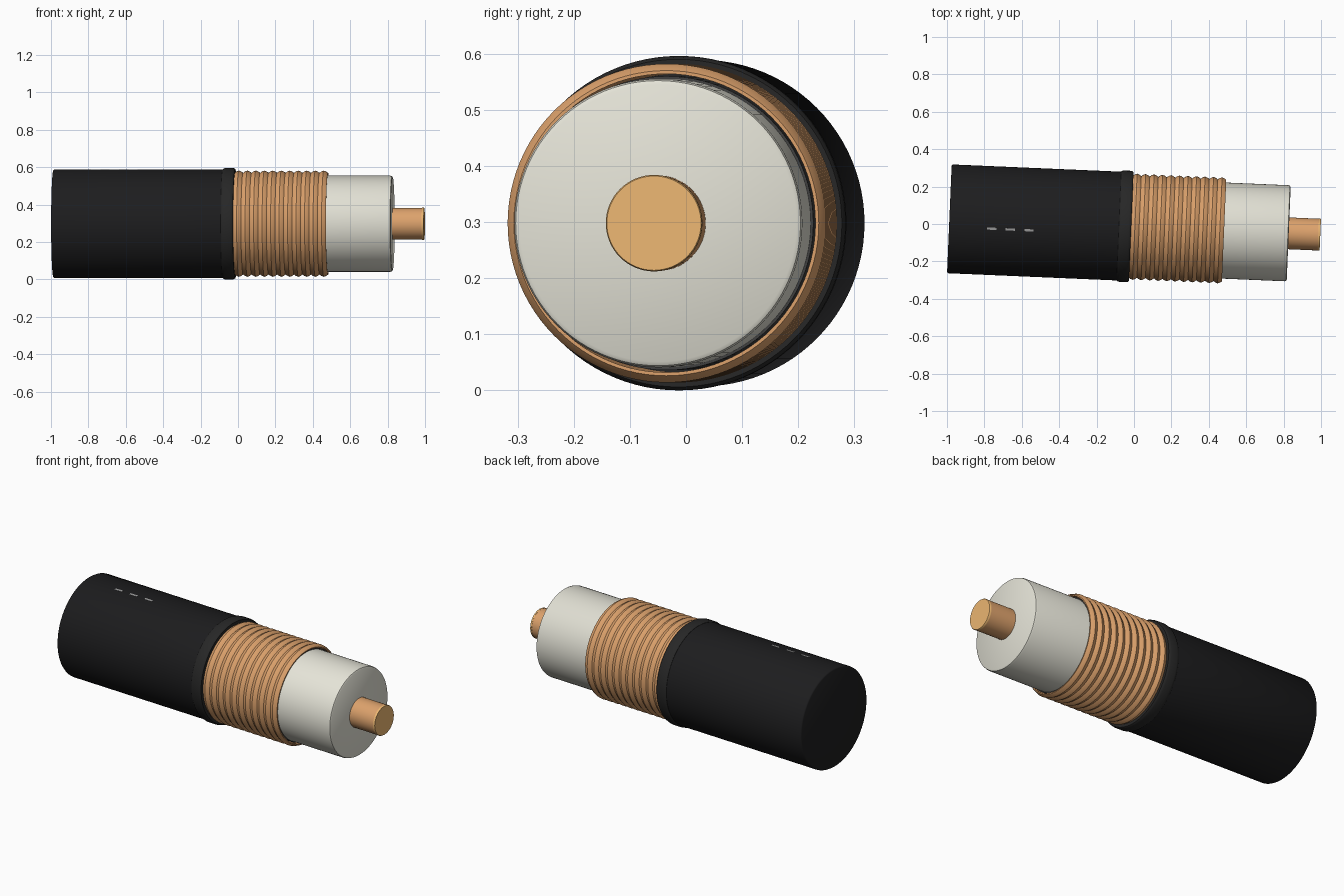
import bpy, bmesh, math
from mathutils import Matrix

if "Cube" in bpy.data.objects:
    bpy.data.objects.remove(bpy.data.objects["Cube"])

TILT = math.radians(-2.45)
PLACE = Matrix.Translation((0, -0.0145, 0.298)) @ Matrix.Rotation(TILT, 4, 'Z')


def material(name, rgb):
    m = bpy.data.materials.new(name)
    m.diffuse_color = (*rgb, 1)
    m.use_nodes = True
    m.node_tree.nodes["Principled BSDF"].inputs["Base Color"].default_value = m.diffuse_color
    return m


def finish(name, bm, mat):
    bmesh.ops.recalc_face_normals(bm, faces=bm.faces)
    me = bpy.data.meshes.new(name)
    bm.to_mesh(me)
    bm.free()
    ob = bpy.data.objects.new(name, me)
    bpy.context.collection.objects.link(ob)
    ob.matrix_world = PLACE
    me.materials.append(mat)
    bpy.ops.object.select_all(action='DESELECT')
    ob.select_set(True)
    bpy.context.view_layer.objects.active = ob
    bpy.ops.object.shade_smooth_by_angle(angle=math.radians(35))
    return ob


def lathe(name, profile, mat, closed=False, sides=96):
    """Spin (position along cable, radius) points around the cable axis."""
    bm = bmesh.new()
    rings = []
    for i in range(sides):
        a = 2 * math.pi * i / sides
        rings.append([bm.verts.new((u, r * math.cos(a), r * math.sin(a))) for u, r in profile])
    n = len(profile)
    for i in range(sides):
        p, q = rings[i], rings[(i + 1) % sides]
        for k in range(n if closed else n - 1):
            j = (k + 1) % n
            bm.faces.new((p[k], p[j], q[j], q[k]))
    if not closed:
        bm.faces.new([r[0] for r in rings])
        bm.faces.new([r[-1] for r in rings])
    return finish(name, bm, mat)


black = material("jacket_black", (0.012, 0.012, 0.013))
dark = material("collar_dark", (0.02, 0.02, 0.02))
foil = material("foil_dark", (0.05, 0.05, 0.05))
copper = material("copper", (0.72, 0.36, 0.15))
gold = material("bright_copper", (0.85, 0.48, 0.17))
cream = material("insulation_cream", (0.78, 0.77, 0.68))
grey = material("mark_grey", (0.35, 0.35, 0.35))

# Outer jacket and its rounded cut collar
lathe("outer_jacket", [(-0.988, 0.284), (-0.986, 0.288), (-0.981, 0.291), (-0.02, 0.291)], black)
lathe("jacket_collar", [(-0.08, 0.28), (-0.08, 0.292), (-0.075, 0.296), (-0.066, 0.298),
                        (-0.029, 0.298), (-0.02, 0.296), (-0.015, 0.292), (-0.015, 0.265)], dark)

# Ridged copper shield, hollow at its open end
ridges, start, end = 11, -0.018, 0.482
pitch = (end - start) / ridges
outer = []
for i in range(ridges):
    for f, r in ((0, 0.272), (0.22, 0.279), (0.5, 0.284), (0.78, 0.279)):
        outer.append((start + (i + f) * pitch, r))
outer.append((end, 0.272))
lathe("copper_shield", [(start, 0.266)] + outer + [(end, 0.266)], copper, closed=True)

# Thin foil layer under the shield
lathe("foil_wrap", [(-0.02, 0.262), (0.474, 0.262)], foil)

# Inner insulation, bevelled at the cut
lathe("inner_insulation", [(-0.02, 0.257), (0.815, 0.257), (0.824, 0.254), (0.828, 0.247)], cream)

# Centre conductor and its bright cut face
lathe("centre_conductor", [(0.8, 0.085), (0.988, 0.085)], copper, sides=64)
lathe("conductor_tip", [(0.986, 0.086), (0.994, 0.086), (0.997, 0.084)], gold, sides=64)

# Three printed dashes on top of the jacket
for i in range(3):
    bm = bmesh.new()
    bmesh.ops.create_cube(bm, size=1, matrix=Matrix.Rotation(math.radians(8.5), 4, 'X')
                          @ Matrix.Translation((-0.76 + 0.1 * i, 0, 0.290))
                          @ Matrix.Diagonal((0.05, 0.012, 0.004, 1)))
    finish(f"jacket_mark_{i + 1}", bm, grey)
